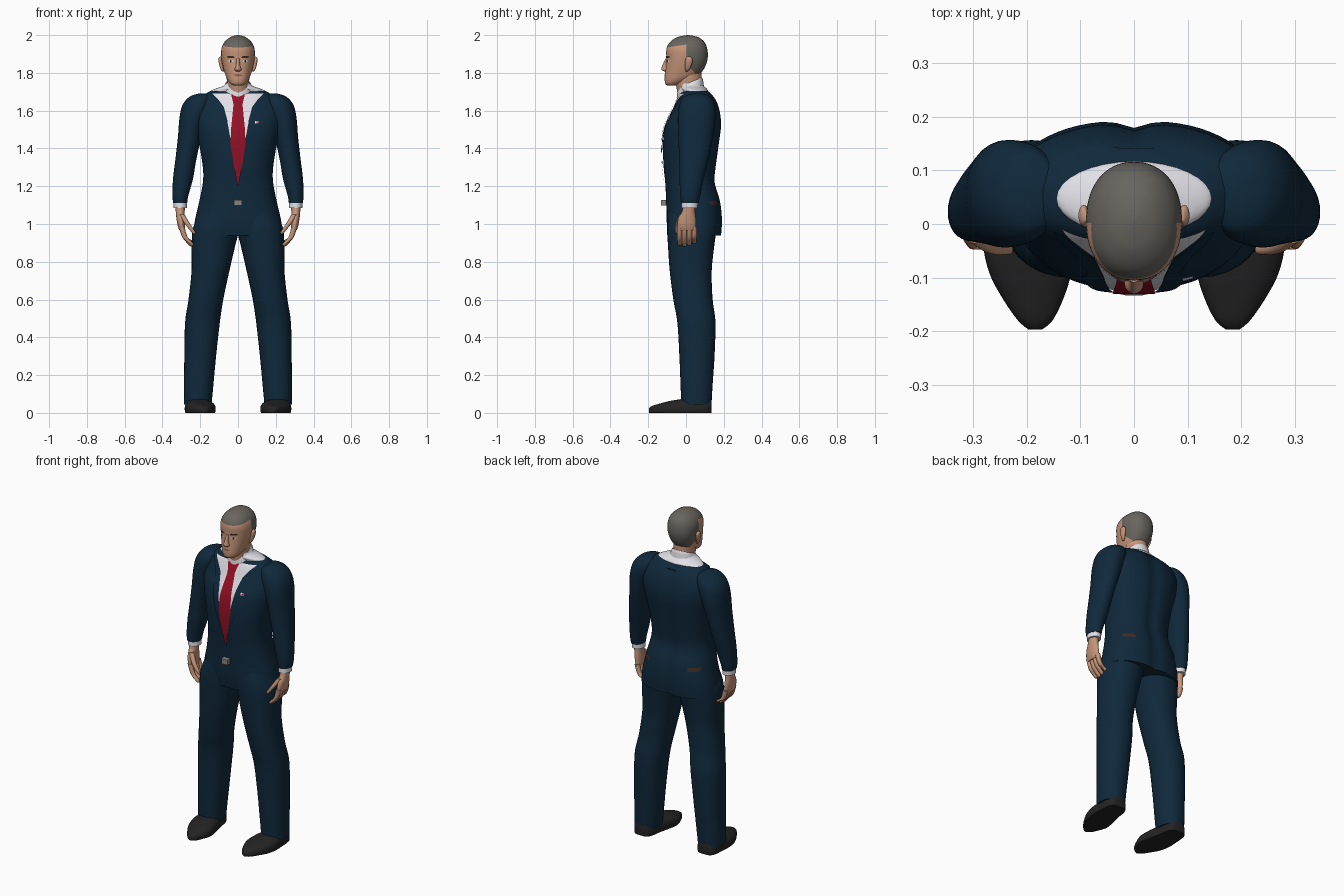
import bpy, bmesh, math
from mathutils import Vector
from mathutils.bvhtree import BVHTree

cube = bpy.data.objects.get("Cube")
if cube:
    bpy.data.objects.remove(cube, do_unlink=True)


def material(name, *rgb):
    m = bpy.data.materials.new(name)
    m.use_nodes = True
    m.diffuse_color = (*rgb, 1)
    shader = next(nd for nd in m.node_tree.nodes if nd.type == 'BSDF_PRINCIPLED')
    shader.inputs["Base Color"].default_value = (*rgb, 1)
    shader.inputs["Roughness"].default_value = 0.7
    return m


navy = material("navy suit", .005, .022, .045)
white = material("white shirt", .75, .75, .8)
red = material("red tie", .3, .005, .018)
skin = material("skin", .56, .3, .19)
grey = material("grey hair", .14, .13, .115)
black = material("black leather", .017, .017, .017)
brown = material("dark brown", .05, .025, .018)
metal = material("buckle metal", .25, .24, .22)
lips = material("lips", .33, .12, .09)


def finish(name, bm, *mats):
    mesh = bpy.data.meshes.new(name)
    bm.to_mesh(mesh)
    bm.free()
    for m in mats:
        mesh.materials.append(m)
    ob = bpy.data.objects.new(name, mesh)
    bpy.context.scene.collection.objects.link(ob)
    bpy.ops.object.select_all(action='DESELECT')
    ob.select_set(True)
    bpy.context.view_layer.objects.active = ob
    bpy.ops.object.shade_smooth_by_angle(angle=math.radians(50))
    return ob


def smooth_rings(rings, steps):
    """Catmull-Rom interpolation through the cross-sections."""
    out = []
    for i in range(len(rings) - 1):
        a, b, c, d = (rings[min(max(i + k, 0), len(rings) - 1)] for k in (-1, 0, 1, 2))
        for j in range(steps):
            t = j / steps
            out.append([q + t * (r - p + t * (2 * p - 5 * q + 4 * r - s + t * (3 * (q - r) + s - p))) / 2
                        for p, q, r, s in zip(a, b, c, d)])
    return out + [list(rings[-1])]


def loft_mesh(rings, side=1, n=32, steps=4, power=2, tilt=0, along_y=False):
    """Skin rings of (level, centre, centre, radius, radius)."""
    bm = bmesh.new()
    loops = []
    for lv, ca, cb, ra, rb in smooth_rings(rings, steps):
        loop = []
        for k in range(n):
            c, s = math.cos(math.tau * k / n), math.sin(math.tau * k / n)
            a = ca + max(ra, .001) * math.copysign(abs(c) ** (2 / power), c)
            b = max(rb, .001) * math.copysign(abs(s) ** (2 / power), s)
            if along_y:
                co = (side * a, lv, max(cb + b, 0))
            else:
                co = (side * a, cb + b, lv + tilt * b)
            loop.append(bm.verts.new(co))
        loops.append(loop)
    for lo, hi in zip(loops, loops[1:]):
        for k in range(n):
            bm.faces.new((lo[k], lo[k - 1], hi[k - 1], hi[k]))
    bm.faces.new(loops[0])
    bm.faces.new(loops[-1])
    bmesh.ops.recalc_face_normals(bm, faces=bm.faces)
    return bm


def loft(name, mat, rings, **kw):
    return finish(name, loft_mesh(rings, **kw), mat)


def body(rows):
    """Rows of (height, half width, front, back) to loft rings."""
    return [(z, 0, (f + b) / 2, w, (b - f) / 2) for z, w, f, b in rows]


def plate(name, mat, tree, rows, lift=.004, side=1, facing=-1, cols=10):
    """Thin patch laid on a surface; rows are (height, x from, x to)."""
    bm = bmesh.new()
    grid = []
    for r0, r1 in zip(rows, rows[1:]):
        for j in range(5 if r1 is not rows[-1] else 6):
            z, a, b = (p + (q - p) * j / 5 for p, q in zip(r0, r1))
            row = []
            for k in range(cols + 1):
                x = side * (a + (b - a) * k / cols)
                hit = tree.ray_cast(Vector((x, facing, z)), Vector((0, -facing, 0)))[0]
                y = hit.y if hit else 0
                row.append(bm.verts.new((x, y + facing * lift, z)))
            grid.append(row)
    for lo, hi in zip(grid, grid[1:]):
        for k in range(cols):
            f = bm.faces.new((lo[k], lo[k + 1], hi[k + 1], hi[k]))
            f.normal_update()
            if f.normal.y * facing < 0:
                f.normal_flip()
    return finish(name, bm, mat)


# Jacket with a shallow groove down the spine
bm = loft_mesh(body([
    (.94, .238, -.092, .188), (1.02, .228, -.103, .193), (1.12, .205, -.105, .183),
    (1.22, .186, -.11, .155), (1.3, .186, -.118, .16), (1.42, .205, -.122, .176),
    (1.52, .225, -.108, .188), (1.6, .232, -.07, .18), (1.66, .205, -.045, .158),
    (1.69, .17, -.03, .132), (1.705, .145, -.01, .115)]), n=64, steps=5, power=2.4)
for v in bm.verts:
    if v.co.y > .05 and v.co.z < 1.68:
        v.co.y -= .014 * math.exp(-(v.co.x / .03) ** 2)
front = BVHTree.FromBMesh(bm)
finish("jacket", bm, navy)

# Shirt, collar, tie and lapels
loft("shirt_shoulders", white, body([
    (1.66, .15, -.02, .11), (1.7, .148, -.02, .117), (1.716, .12, -.03, .11),
    (1.73, .08, -.035, .095), (1.745, .066, -.04, .088)]))
loft("shirt_collar", white, body([
    (1.7, .078, -.048, .095), (1.735, .07, -.045, .09), (1.75, .062, -.04, .085)]), tilt=.4)
plate("shirt_front", white, front, [
    (1.41, -.03, .03), (1.46, -.045, .045), (1.55, -.057, .057), (1.62, -.075, .075),
    (1.66, -.105, .105), (1.69, -.135, .135)], cols=24)
plate("tie", red, front, [
    (1.2, -.002, .002), (1.3, -.02, .02), (1.42, -.04, .04), (1.5, -.037, .037),
    (1.63, -.024, .024), (1.645, -.026, .026), (1.685, -.036, .036)], lift=.009)
for s, hand in ((1, "left"), (-1, "right")):
    plate(hand + "_lapel", navy, front, [
        (1.28, .012, .016), (1.41, .033, .065), (1.54, .056, .1), (1.56, .059, .085),
        (1.62, .076, .11), (1.68, .125, .15)], side=s, lift=.007)
    plate(hand + "_pocket_flap", navy, front, [(1.04, .1, .18), (1.075, .1, .18)], side=s)
    plate(hand + "_belt_patch", brown, front, [(1.1, .125, .18), (1.122, .13, .188)],
          side=s, facing=1)
plate("lapel_pin", white, front, [(1.532, .09, .11), (1.546, .09, .11)], lift=.01)
plate("lapel_pin_stripe", red, front, [(1.537, .098, .11), (1.541, .098, .11)], lift=.012)
loft("belt_buckle", metal, [(1.097, 0, -.118, .022, .015), (1.128, 0, -.118, .022, .015)],
     power=8)

# Neck
loft("neck", skin, body([
    (1.66, .06, -.04, .08), (1.72, .058, -.05, .08), (1.78, .06, -.06, .082),
    (1.83, .06, -.05, .08)]))

# Head, cut along the hairline so that the hair is a clean region
bm = loft_mesh(body([
    (1.733, .022, -.098, -.055), (1.742, .04, -.109, -.025), (1.765, .057, -.113, .03),
    (1.795, .069, -.111, .075), (1.835, .08, -.107, .102), (1.88, .088, -.104, .115),
    (1.925, .088, -.104, .113), (1.96, .074, -.088, .1), (1.985, .048, -.055, .073),
    (1.996, .023, -.02, .04), (2, .004, .005, .015)]), n=48, power=2.2)
top_line = (Vector((0, -.1, 1.935)), Vector((0, -.15, 1)))
temple = (Vector((0, .002, 1.9)), Vector((0, 1, 0)))
nape = (Vector((0, 0, 1.845)), Vector((0, .93, 1)))
for co, no in (top_line, temple, nape):
    bmesh.ops.bisect_plane(bm, geom=bm.verts[:] + bm.edges[:] + bm.faces[:],
                           plane_co=co, plane_no=no)


def above(p, plane):
    return (p - plane[0]).dot(plane[1]) > 0


for f in bm.faces:
    p = f.calc_center_median()
    if above(p, top_line) or (above(p, temple) and above(p, nape)):
        f.material_index = 1
face = BVHTree.FromBMesh(bm)
finish("head", bm, skin, grey)

# Face
loft("nose", skin, [
    (1.808, 0, -.106, .011, .01), (1.818, 0, -.111, .018, .019), (1.84, 0, -.108, .011, .017),
    (1.876, 0, -.1, .008, .009)], n=16)
plate("mouth", lips, face, [(1.782, -.013, .013), (1.787, -.026, .026), (1.794, -.012, .012)],
      lift=.003)
for s, hand in ((1, "left"), (-1, "right")):
    plate(hand + "_eye", white, face, [
        (1.855, .033, .042), (1.861, .024, .053), (1.868, .031, .046)], side=s, lift=.002)
    plate(hand + "_iris", black, face, [
        (1.855, .036, .041), (1.861, .033, .045), (1.868, .035, .042)], side=s, lift=.003)
    plate(hand + "_brow", brown, face, [
        (1.879, .018, .05), (1.884, .018, .06), (1.89, .026, .055)], side=s, lift=.004)
    loft(hand + "_ear", skin, [
        (1.808, .079, .004, .004, .006), (1.822, .085, .008, .009, .013),
        (1.855, .092, .014, .01, .02), (1.876, .094, .016, .009, .018),
        (1.886, .09, .014, .004, .008)], side=s, n=16)

    # Sleeve and cuff
    loft(hand + "_sleeve", navy, [
        (1.112, .306, .02, .037, .047), (1.15, .305, .022, .042, .053), (1.24, .291, .03, .053, .064),
        (1.33, .278, .04, .055, .076), (1.45, .258, .05, .061, .09), (1.56, .238, .056, .072, .1),
        (1.63, .216, .058, .078, .094), (1.675, .195, .058, .06, .07),
        (1.69, .185, .058, .025, .03)], side=s, power=2.1)
    loft(hand + "_cuff", white, [
        (1.085, .305, .019, .036, .043), (1.13, .306, .02, .035, .043)], side=s)

    # Hand with curled fingers and thumb
    loft(hand + "_palm", skin, [
        (.965, .296, .004, .014, .045), (.99, .3, .003, .019, .05), (1.03, .304, .006, .022, .046),
        (1.07, .306, .014, .024, .034), (1.11, .306, .018, .027, .032)], side=s, n=20)
    for i, finger in enumerate(("index", "middle", "ring", "little")):
        y, drop = -.034 + .026 * i, (.006, 0, .005, .018)[i]
        loft(f"{hand}_{finger}_finger", skin, [
            (.88 + drop, .243, y, .006, .007), (.892 + drop, .25, y, .013, .012),
            (.93, .281, y, .014, .013), (.985, .298, y, .015, .014)], side=s, n=12)
    loft(hand + "_thumb", skin, [
        (.948, .232, -.047, .005, .006), (.96, .238, -.047, .011, .011),
        (1, .267, -.042, .014, .013), (1.05, .298, -.02, .015, .016)], side=s, n=12)

    # Trouser leg and shoe
    loft(hand + "_trouser_leg", navy, [
        (.045, .213, .055, .073, .08), (.15, .208, .056, .078, .085), (.3, .2, .058, .084, .093),
        (.48, .188, .055, .092, .101), (.6, .17, .037, .092, .104), (.75, .146, .025, .1, .111),
        (.88, .131, .027, .115, .122), (.98, .115, .03, .122, .13), (1.08, .095, .03, .1, .12)],
         side=s, steps=5, power=2.2)
    loft(hand + "_shoe", black, [
        (-.197, .184, .012, .012, .012), (-.18, .184, .015, .032, .022), (-.14, .188, .017, .056, .032),
        (-.09, .194, .02, .076, .042), (-.03, .204, .022, .078, .05), (.04, .211, .022, .068, .055),
        (.1, .213, .022, .06, .055), (.128, .213, .022, .045, .05), (.136, .213, .022, .025, .035)],
         side=s, power=2.6, along_y=True)
